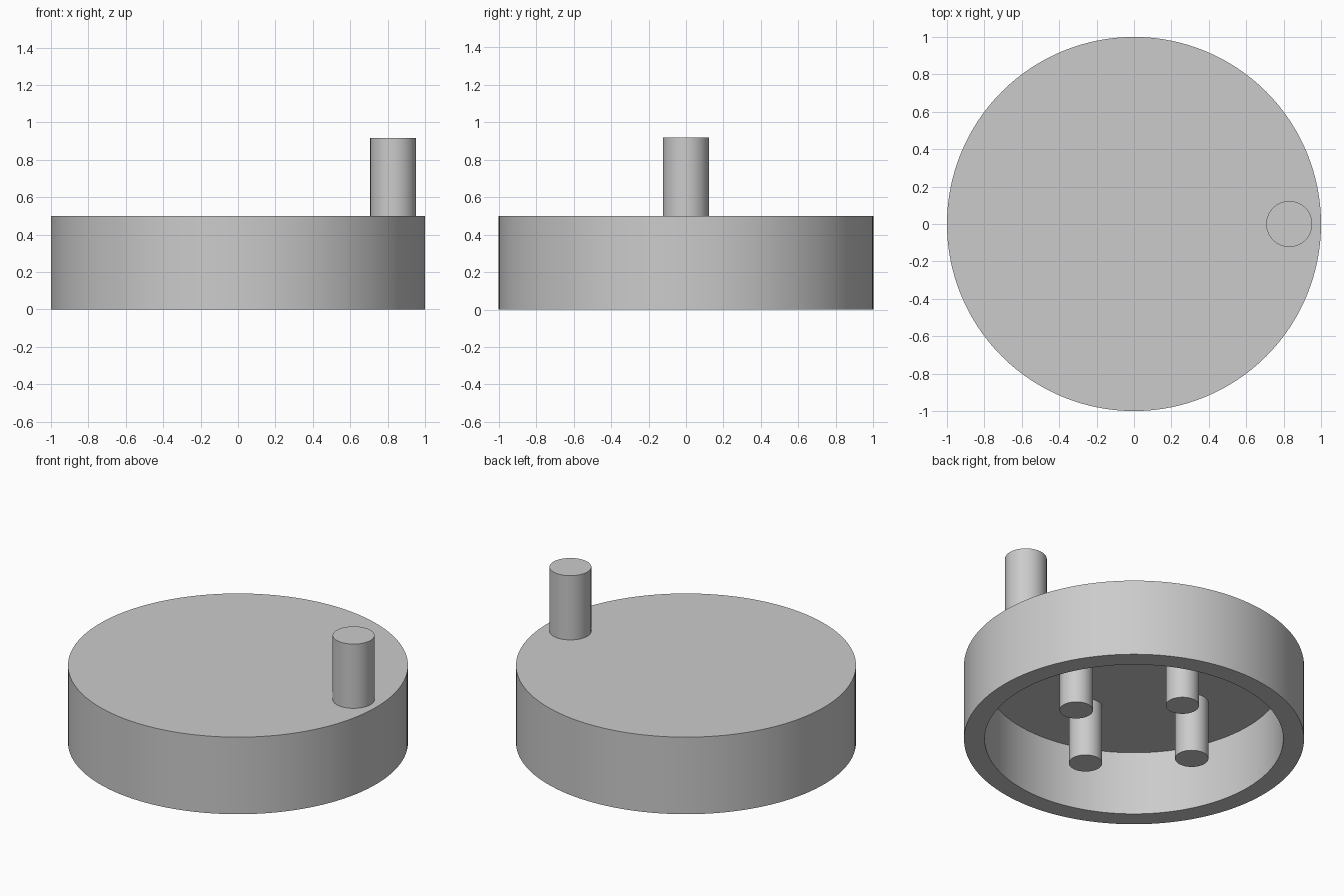
import bpy
import bmesh
import math

cube = bpy.data.objects.get("Cube")
if cube:
    bpy.data.objects.remove(cube, do_unlink=True)

# Single grey material
grey = bpy.data.materials.new("light_grey")
grey.use_nodes = True
colour = (0.6, 0.6, 0.6, 1.0)
grey.diffuse_color = colour
grey.node_tree.nodes["Principled BSDF"].inputs["Base Color"].default_value = colour


def turned(name, profile, location=(0, 0, 0), sides=64):
    """Revolve (radius, z) points about z and close both ends with flat caps."""
    bm = bmesh.new()
    rings = []
    for radius, z in profile:
        angles = [math.tau * i / sides for i in range(sides)]
        rings.append([bm.verts.new((radius * math.cos(a), radius * math.sin(a), z))
                      for a in angles])
    for low, high in zip(rings, rings[1:]):
        for i in range(sides):
            j = (i + 1) % sides
            bm.faces.new((low[i], low[j], high[j], high[i]))
    bm.faces.new(rings[0])
    bm.faces.new(rings[-1])
    bmesh.ops.recalc_face_normals(bm, faces=bm.faces)

    mesh = bpy.data.meshes.new(name)
    bm.to_mesh(mesh)
    bm.free()
    mesh.materials.append(grey)
    obj = bpy.data.objects.new(name, mesh)
    obj.location = location
    bpy.context.collection.objects.link(obj)
    bpy.ops.object.select_all(action="DESELECT")
    obj.select_set(True)
    bpy.context.view_layer.objects.active = obj
    bpy.ops.object.shade_smooth_by_angle(angle=math.radians(30))
    return obj


# Round cap, hollow from below
TOP, CEILING = 0.5, 0.415
turned("round_cap", [(0.878, CEILING), (0.878, 0), (1, 0), (1, TOP)], sides=128)

# Upright handle near the edge of the top
turned("handle_peg", [(0.123, TOP), (0.123, 0.917)], (0.83, 0, 0))

# Four pins hanging inside the hollow
for i, side in enumerate(("left", "back", "right", "front")):
    a = i * math.pi / 2
    turned(side + "_inner_pin", [(0.098, 0.033), (0.098, CEILING)],
           (0.443 * math.cos(a), 0.443 * math.sin(a), 0))
